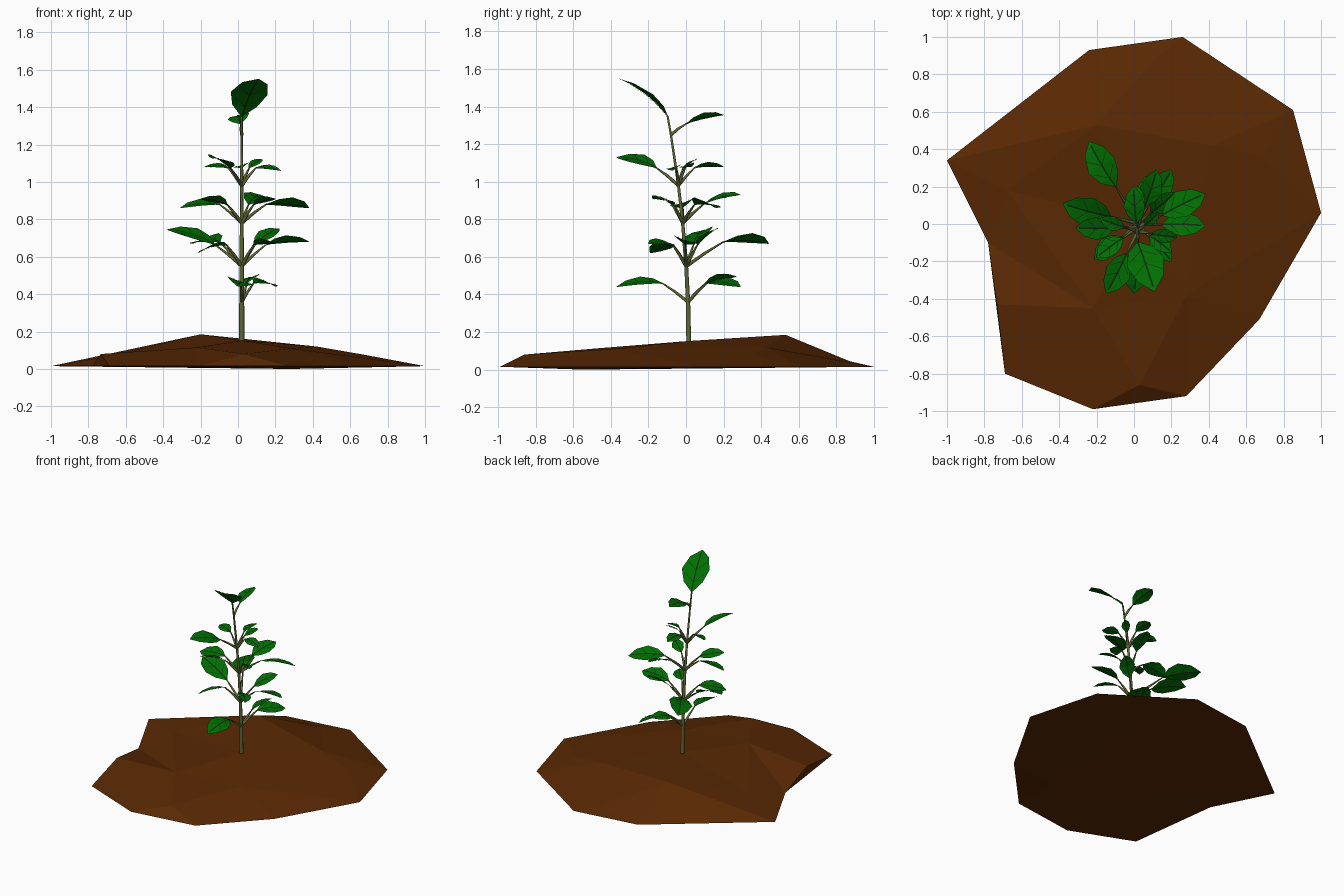
import bpy, bmesh
from mathutils import Vector as V
from mathutils.geometry import delaunay_2d_cdt

if "Cube" in bpy.data.objects:
    bpy.data.objects.remove(bpy.data.objects["Cube"])


def material(name, rgb):
    m = bpy.data.materials.new(name)
    m.diffuse_color = (*rgb, 1)
    m.use_nodes = True
    m.node_tree.nodes["Principled BSDF"].inputs["Base Color"].default_value = m.diffuse_color
    return m


SOIL = material("soil brown", (0.10, 0.0215, 0.001))
GREEN = material("leaf green", (0.0005, 0.155, 0.001))
VEIN = material("vein dark green", (0.003, 0.03, 0.002))
STEM = material("stem olive", (0.115, 0.14, 0.035))


def add_object(name, verts, faces, mats, index=None):
    me = bpy.data.meshes.new(name)
    me.from_pydata([tuple(v) for v in verts], [], faces)
    for m in mats:
        me.materials.append(m)
    for p in me.polygons:
        p.material_index = index(p.index) if index else 0
    ob = bpy.data.objects.new(name, me)
    bpy.context.collection.objects.link(ob)
    return ob


def tube(name, points, radii, mat):
    """Tapered tube along a path."""
    c = bpy.data.curves.new(name, 'CURVE')
    c.dimensions = '3D'
    c.bevel_depth = 1.0
    c.bevel_resolution = 1
    c.use_fill_caps = True
    s = c.splines.new('POLY')
    s.points.add(len(points) - 1)
    for p, co, r in zip(s.points, points, radii):
        p.co = (*co, 1)
        p.radius = r
    c.materials.append(mat)
    ob = bpy.data.objects.new(name, c)
    bpy.context.collection.objects.link(ob)


# Soil mound: faceted top over an irregular rim, nearly flat underside
rim = [(-1, .34), (-.78, -.1), (-.69, -.8), (-.22, -.99), (.28, -.92),
       (.67, -.51), (1, .06), (.85, .61), (.26, 1), (-.24, .93)]
hills = [(-.2, .53, .185), (.02, .01, .152), (.42, .42, .12), (.68, .36, .075),
         (-.68, .18, .07), (.28, -.38, .11), (-.22, -.45, .115),
         (.03, -.86, .08), (-.733, -.43, .08), (.1, .87, .045)]
n = len(rim)
flat = [V(p) for p in rim] + [V(p[:2]) for p in hills]
co, _, tris, origin, _, _ = delaunay_2d_cdt(flat, [], [list(range(n))], 1, 1e-5)
height = [.015] * n + [h[2] for h in hills]
verts = [V((p.x, p.y, height[o[0]])) for p, o in zip(co, origin)]
at_rim = {o[0]: i for i, o in enumerate(origin) if o[0] < n}
base = len(verts)
verts.append(V((.28, -.55, 0)))
faces = [list(t) for t in tris]
faces += [[at_rim[(i + 1) % n], at_rim[i], base] for i in range(n)]
mound = add_object("soil_mound", verts, faces, [SOIL])
bm = bmesh.new()
bm.from_mesh(mound.data)
bmesh.ops.recalc_face_normals(bm, faces=bm.faces)
bm.to_mesh(mound.data)
bm.free()


# Main stem, bending forward towards the tip
def stem_at(z):
    return V((.02, .015 - .113 * ((z - .12) / 1.23) ** 2, z))


levels = [.12, .36, .55, .78, .98, 1.25, 1.35]
tube("main_stem", [stem_at(z) for z in levels],
     [.015 - .009 * (z - .12) / 1.23 for z in levels], STEM)


def leaf(name, a, b, roll):
    """Arched, slightly folded and rolled leaf with a dark midrib and side veins."""
    d = b - a
    width, arch = .6 * d.length, .065 * d.length
    side = d.cross(V((0, 0, 1))).normalized()
    up = side.cross(d).normalized()
    side = (side + up * roll).normalized()
    up = side.cross(d).normalized()

    def point(t, s, lift=0.0):
        bend = 4 * t * (1 - t) * arch
        return a + d * t + side * s + up * (bend + abs(s) * .12 + lift)

    stations = [(0, .004), (.2, .34 * width), (.48, .5 * width),
                (.8, .34 * width), (1, .003)]
    vs, fs = [], []
    for t, w in stations:
        vs += [point(t, w), point(t, 0), point(t, -w)]
    for i in range(len(stations) - 1):
        for k in (0, 1):
            q = 3 * i + k
            fs.append([q, q + 1, q + 4, q + 3])
    blade = len(fs)

    def strip(pts, across):
        start = len(vs)
        for p in pts:
            vs.extend([p + across, p - across])
        for i in range(len(pts) - 1):
            q = start + 2 * i
            fs.append([q, q + 1, q + 3, q + 2])

    ahead = d.normalized()
    for lift in (.003, -.003):
        strip([point(t, 0, lift) for t in (0, .2, .48, .8, .92)], side * .0045)
        for t in (.2, .48):
            for s in (-1, 1):
                strip([point(t, 0, lift), point(t + .2, s * .36 * width, lift)],
                      ahead * .0022)
    add_object(name, vs, fs, [GREEN, VEIN], lambda i: int(i >= blade))


def tier(label, node_z, blade_z, tips, reach=.36):
    """Leaves on curved twigs around one stem node, given by their tips."""
    start = stem_at(node_z)
    for i, tip in enumerate(tips, 1):
        tip = V(tip)
        a = start.lerp(tip, reach)
        if reach:
            a.z = blade_z
            mid = start.lerp(a, .5) + V((0, 0, .004))
            tube(f"{label}_twig_{i}", [start, mid, a], [.010, .008, .004], STEM)
        # Roll blades so their upper faces lean towards the front or back
        roll = .3 if i % 2 else -.3
        leaf(f"{label}_leaf_{i}", a, tip, roll if reach else .1)


# Leaf tiers from the ground up
tier("low", .36, .46, [(0, -.37, .44), (.2, .29, .44), (.1, .27, .495)])
tier("lower_middle", .55, .665,
     [(-.38, .11, .745), (.22, .17, .75), (.38, -.01, .68),
      (-.21, -.19, .62), (.2, -.2, .67)])
tier("lower_middle_long", .55, .68, [(-.24, .44, .67)], .45)
tier("upper_middle", .78, .88, [(-.31, -.02, .86), (-.2, -.18, .91),
                                (.38, .16, .86), (.12, .29, .93), (.2, -.15, .91)])
tier("high", .98, 1.075, [(-.15, -.37, 1.13), (.23, -.07, 1.06), (.02, .2, 1.08),
                          (.13, .06, 1.12), (-.18, .03, 1.08)])
tier("near_top", 1.25, 1.31, [(0, .2, 1.355)], .3)
tier("top", 1.35, 0, [(.11, -.36, 1.55)], 0)
